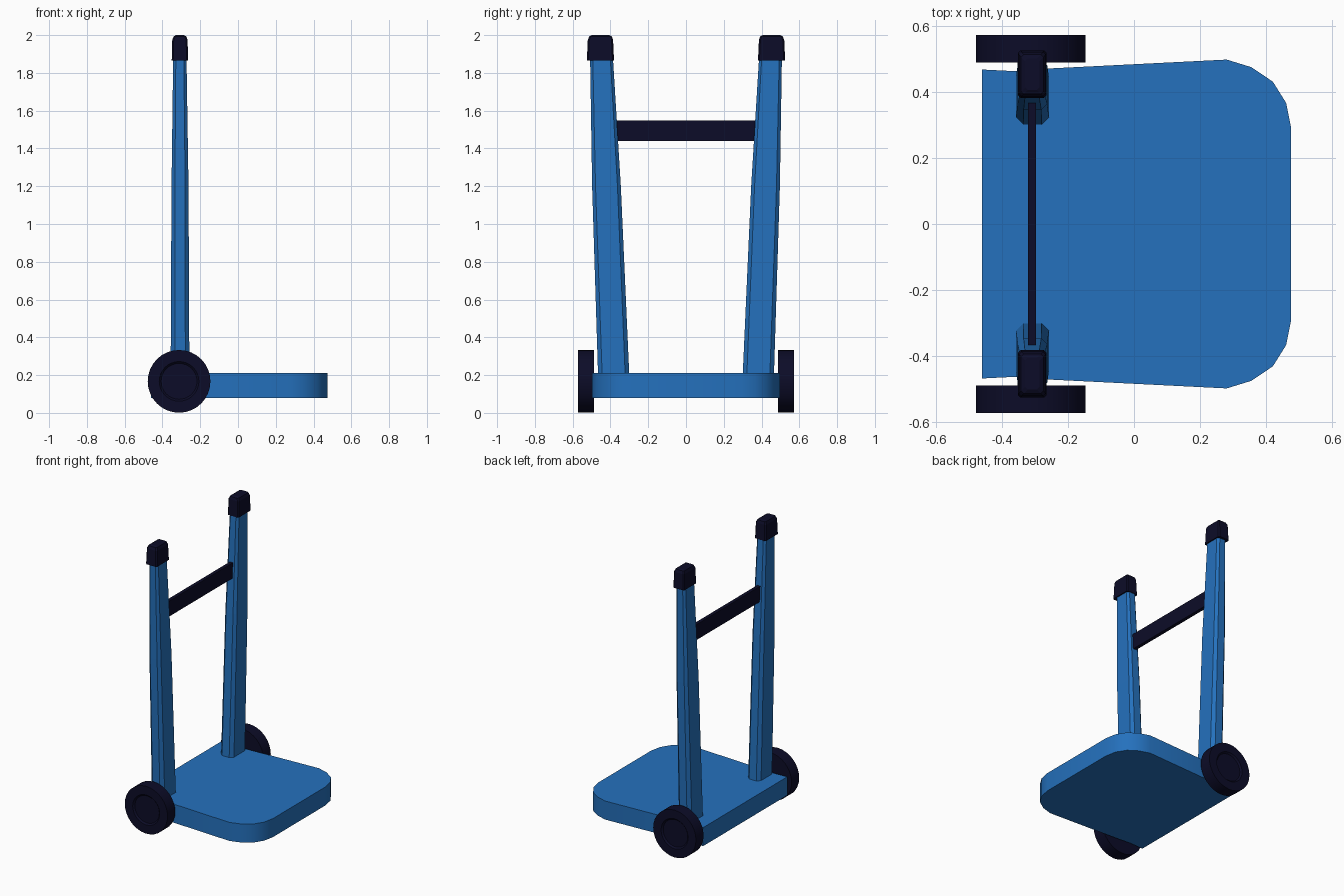
import bpy, bmesh, math

if "Cube" in bpy.data.objects:
    bpy.data.objects.remove(bpy.data.objects["Cube"])


def material(name, color):
    m = bpy.data.materials.new(name)
    m.diffuse_color = (*color, 1)
    m.use_nodes = True
    m.node_tree.nodes["Principled BSDF"].inputs["Base Color"].default_value = m.diffuse_color
    return m


BLUE = material("blue paint", (0.018, 0.165, 0.51))
DARK = material("dark navy rubber", (0.0037, 0.0037, 0.021))


def loft(name, rings, mat, smooth=False):
    """Skin a stack of equal-length closed rings and cap both ends."""
    bm = bmesh.new()
    loops = [[bm.verts.new(p) for p in ring] for ring in rings]
    n = len(loops[0])
    for a, b in zip(loops, loops[1:]):
        for i in range(n):
            j = (i + 1) % n
            bm.faces.new((a[i], a[j], b[j], b[i]))
    bm.faces.new(loops[0][::-1])
    bm.faces.new(loops[-1])
    bmesh.ops.recalc_face_normals(bm, faces=bm.faces)
    me = bpy.data.meshes.new(name)
    bm.to_mesh(me)
    bm.free()
    me.materials.append(mat)
    ob = bpy.data.objects.new(name, me)
    bpy.context.collection.objects.link(ob)
    if smooth:
        bpy.ops.object.select_all(action='DESELECT')
        bpy.context.view_layer.objects.active = ob
        ob.select_set(True)
        bpy.ops.object.shade_smooth_by_angle(angle=math.radians(30))
    return ob


def chamfered(x0, x1, y0, y1, z, c):
    """Rectangle with cut corners at height z."""
    return [(x0 + c, y0, z), (x1 - c, y0, z), (x1, y0 + c, z), (x1, y1 - c, z),
            (x1 - c, y1, z), (x0 + c, y1, z), (x0, y1 - c, z), (x0, y0 + c, z)]


def circle(x, y, z, r, n=32):
    return [(x + r * math.cos(2 * math.pi * i / n), y,
             z + r * math.sin(2 * math.pi * i / n)) for i in range(n)]


# Platform: half outline mirrored, rounded at the front edge
half = [(-0.46, 0.467), (-0.36, 0.462), (-0.26, 0.47), (0.28, 0.497), (0.355, 0.474),
        (0.42, 0.43), (0.46, 0.366), (0.475, 0.29)]
outline = half + [(x, -y) for x, y in reversed(half)]
loft("platform", [[(x, y, z) for x, y in outline] for z in (0.08, 0.21)], BLUE, True)

# Post sections: z, x range, inner and outer distance from the centre, chamfer
POST = [(0.15, -0.357, -0.257, 0.298, 0.464, 0.022),
        (1.20, -0.352, -0.262, 0.345, 0.497, 0.018),
        (1.90, -0.343, -0.273, 0.388, 0.508, 0.014)]
CAP = [(1.865, -0.351, -0.264, 0.381, 0.525, 0.008),
       (1.975, -0.348, -0.267, 0.386, 0.520, 0.008),
       (1.993, -0.341, -0.274, 0.393, 0.512, 0.008),
       (2.0, -0.329, -0.286, 0.405, 0.500, 0.008)]
WX, WZ = -0.312, 0.167

for side, s in (("left", -1), ("right", 1)):
    # Tapered upright and its grip cap
    for part, sections, mat in (("post", POST, BLUE), ("grip_cap", CAP, DARK)):
        loft(f"{side}_{part}",
             [chamfered(x0, x1, *sorted((s * a, s * b)), z, c)
              for z, x0, x1, a, b, c in sections], mat)
    # Wheel with shallow hub recess on the outer face
    loft(f"{side}_wheel",
         [circle(WX, s * y, WZ, r) for y, r in
          ((0.488, 0.166), (0.572, 0.166), (0.572, 0.105), (0.562, 0.095))],
         DARK, True)
    # Axle stub between platform and wheel
    loft(f"{side}_axle", [circle(WX, s * y, WZ, 0.04, 16) for y in (0.42, 0.50)], DARK)

# Crossbar between the posts
loft("crossbar", [chamfered(-0.32, -0.296, -0.375, 0.375, z, 0.003)
                  for z in (1.44, 1.548)], DARK)
